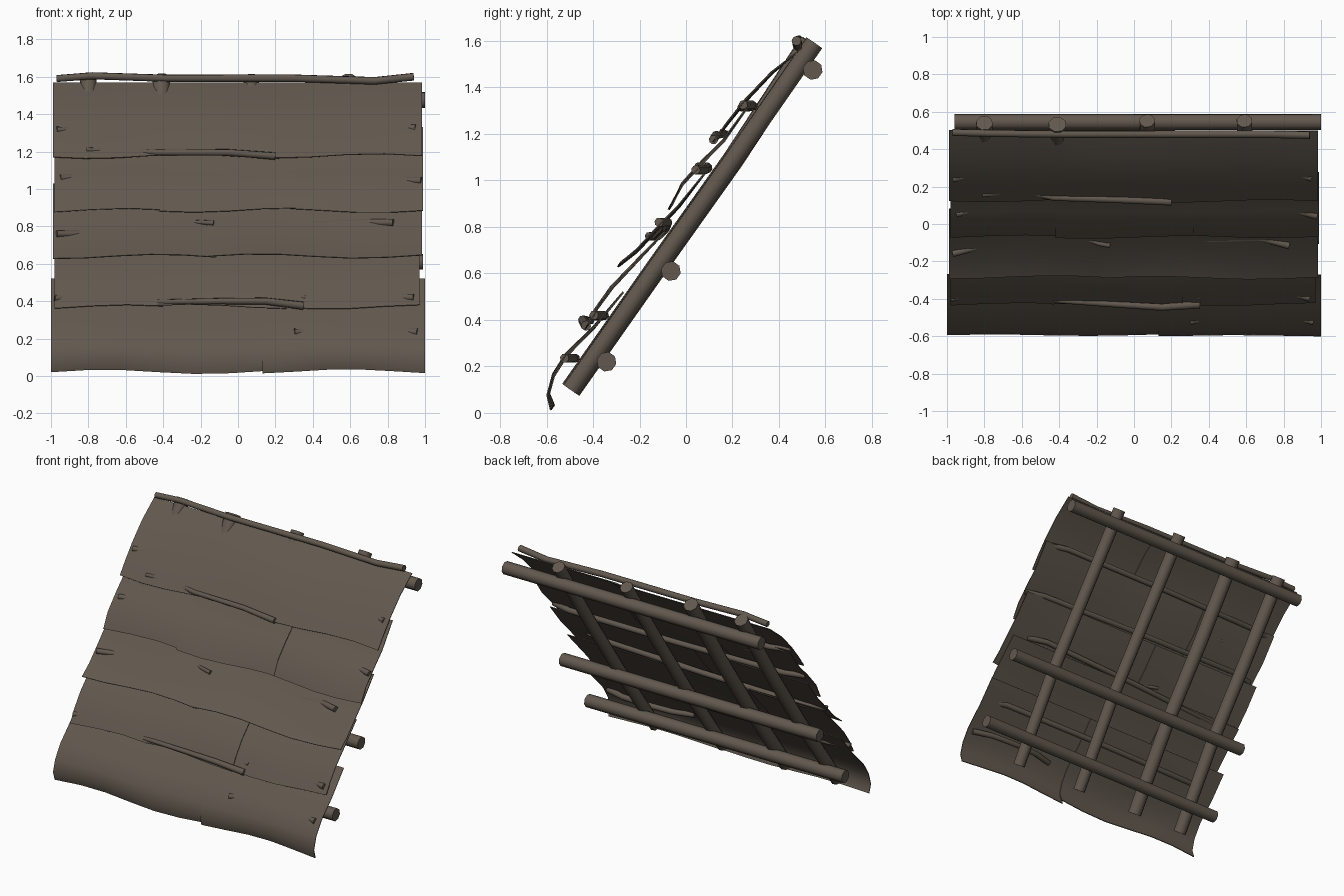
import bpy, bmesh, math, random
from mathutils import Vector

if "Cube" in bpy.data.objects:
    bpy.data.objects.remove(bpy.data.objects["Cube"])

random.seed(4)

def material(name, rgb):
    m = bpy.data.materials.new(name)
    m.diffuse_color = (*rgb, 1)
    m.use_nodes = True
    m.node_tree.nodes["Principled BSDF"].inputs["Base Color"].default_value = m.diffuse_color
    return m

WOOD = material("weathered brown", (0.122, 0.099, 0.077))

def finish(bm, name, angle):
    bmesh.ops.recalc_face_normals(bm, faces=bm.faces)
    me = bpy.data.meshes.new(name)
    bm.to_mesh(me)
    bm.free()
    ob = bpy.data.objects.new(name, me)
    bpy.context.collection.objects.link(ob)
    me.materials.append(WOOD)
    bpy.ops.object.select_all(action='DESELECT')
    ob.select_set(True)
    bpy.context.view_layer.objects.active = ob
    bpy.ops.object.shade_smooth_by_angle(angle=math.radians(angle))
    return ob

def pole(name, pts, r0, r1, sides=8):
    """Tapered round pole swept along a few points."""
    pts = [Vector(p) for p in pts]
    bm, rings = bmesh.new(), []
    for i, p in enumerate(pts):
        d = (pts[min(i + 1, len(pts) - 1)] - pts[max(i - 1, 0)]).normalized()
        side = d.cross(Vector((0.1, -0.815, 0.579))).normalized()
        up = side.cross(d)
        r = r0 + (r1 - r0) * i / (len(pts) - 1)
        rings.append([bm.verts.new(p + r * (side * math.cos(a) + up * math.sin(a)))
                      for a in (math.tau * (k + 0.5) / sides for k in range(sides))])
    for a, b in zip(rings, rings[1:]):
        for k in range(sides):
            bm.faces.new((a[k], a[(k + 1) % sides], b[(k + 1) % sides], b[k]))
    bm.faces.new(rings[0])
    bm.faces.new(rings[-1])
    return finish(bm, name, 50)

OUT = Vector((0, -0.815, 0.579))
DOWN = Vector((0, -0.579, -0.815))

def sheet(name, profile, x0, x1, lift, phase):
    """Curved bark sheet: a side profile (y, z) run along x with a wavy lower edge."""
    n = max(3, round((x1 - x0) / 0.18))
    bm, cols = bmesh.new(), []
    for i in range(n + 1):
        x = x0 + (x1 - x0) * i / n
        drop = 0.014 * math.sin(6 * x + phase)
        wave = 0.006 * math.sin(5 * x + profile[0][1] * 9)
        col = []
        for j, (y, z) in enumerate(profile):
            f = j / (len(profile) - 1)
            p = Vector((x, y, z)) + OUT * (lift + wave * f * (1 - f) * 3) + DOWN * (drop * f * f)
            col.append(bm.verts.new(p))
        cols.append(col)
    for a, b in zip(cols, cols[1:]):
        for j in range(len(profile) - 1):
            bm.faces.new((a[j], a[j + 1], b[j + 1], b[j]))
    bmesh.ops.recalc_face_normals(bm, faces=bm.faces)
    bmesh.ops.solidify(bm, geom=bm.faces[:], thickness=0.005)
    return finish(bm, name, 40)

# Rafters running up the slope; the two left ones break through the bark at the top
for i, (x, r, top) in enumerate([(-0.80, 0.044, .540), (-0.41, 0.047, .533),
                                 (0.07, 0.041, .552), (0.59, 0.041, .552)]):
    pole(f"rafter_{i + 1}", [(x - 0.01, -0.495, 0.1), (x + 0.015, -0.13, 0.62),
                            (x + 0.01, 0.2, 1.085), (x, top, 1.592)], r, r + .002)

# Purlins behind the rafters
for name, x0, x1, y, z in [("top_purlin", -0.96, 1.0, 0.545, 1.475),
                           ("middle_purlin", -0.98, 0.99, -0.065, 0.61),
                           ("bottom_purlin", -0.98, 0.99, -0.342, 0.22)]:
    pole(name, [(x0, y, z), (x1, y, z)], 0.043, 0.043)

# Overlapping rows of bark: side profile, then (x start, x end, lower edge phase) per sheet
rows = [
    ([(.50, 1.568), (.37, 1.465), (.26, 1.35), (.18, 1.25), (.125, 1.175)],
     [(-.99, .22, 0), (.18, .985, .3)]),
    ([(.275, 1.33), (.16, 1.17), (.07, 1.08), (-.02, .98), (-.068, .885)],
     [(-.98, -.38, 2), (-.42, .32, 3), (.28, .99, 3.5)]),
    ([(.08, 1.03), (-.03, .89), (-.13, .785), (-.21, .70), (-.285, .64)],
     [(-.99, -.12, 1), (-.16, .985, 4)]),
    ([(-.09, .78), (-.225, .64), (-.32, .54), (-.385, .45), (-.43, .37)],
     [(-.98, -.40, 2), (-.44, .26, 0), (.22, .97, 5)]),
    ([(-.27, .52), (-.395, .37), (-.515, .25), (-.572, .16), (-.594, .08), (-.575, .022)],
     [(-1.0, .15, 2.7), (.13, 1.0, 1.2)]),
]
for r, (profile, spans) in enumerate(rows):
    for k, (x0, x1, phase) in enumerate(spans):
        sheet(f"bark_row_{r + 1}_sheet_{k + 1}", profile, x0, x1, 0.004 * (k % 2), phase)

# Holding sticks laid over the bark
pole("ridge_stick", [(-.97, .49, 1.59), (-.78, .485, 1.605), (-.4, .48, 1.592), (.3, .48, 1.592),
                     (.73, .48, 1.578), (.94, .475, 1.6)], 0.019, 0.021)
pole("upper_stick", [(-.81, .155, 1.21), (-.6, .175, 1.2), (-.43, .14, 1.195), (-.05, .128, 1.195),
                     (.2, .118, 1.175)], 0.012, 0.02)
pole("lower_stick", [(-.43, -.408, .395), (-.1, -.43, .40), (.15, -.445, .40), (.35, -.43, .375)],
     0.014, 0.022)

# Thin battens between the layers, tips poking through the bark (x0, x1, y, z0, z1)
battens = [(-.97, .95, .28, 1.315, 1.325), (-.95, .98, .085, 1.06, 1.045),
           (-.97, .83, -.10, .76, .82), (-.98, .94, -.36, .415, .42), (.3, .96, -.485, .235, .235)]
for i, (x0, x1, y, z0, z1) in enumerate(battens):
    m = (z0 + z1) / 2
    k = 0.714 * (z0 - m)
    pole(f"batten_{i + 1}", [(x0, y + k - .038, z0), (x0 + .14, y + k, z0), ((x0 + x1) / 2, y + .01, m),
                            (x1 - .14, y - k, z1), (x1, y - k - .038, z1)], 0.018, 0.02)

# Short pegs through the bark
for i, (x, y, z) in enumerate([(-.19, -.105, .822), (.30, -.385, .425)]):
    pole(f"peg_{i + 1}", [(x - .08, y + .03, z), (x, y, z), (x + .06, y - .01, z - .005)], 0.01, 0.014)
